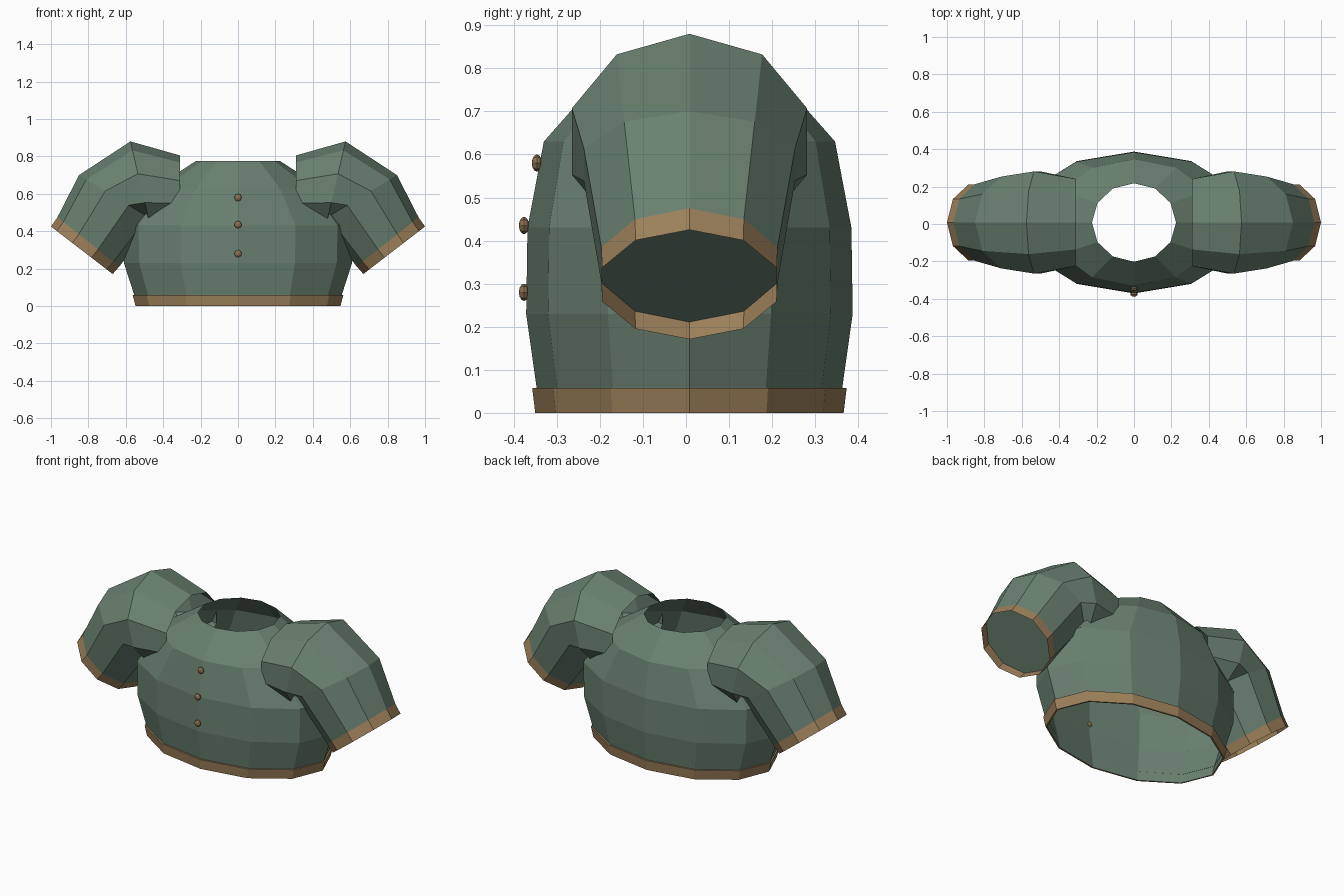
import bpy, math
from mathutils import Vector

if "Cube" in bpy.data.objects:
    bpy.data.objects.remove(bpy.data.objects["Cube"])

CY = 0.008  # the garment sits slightly behind the centre line


def material(name, rgb):
    m = bpy.data.materials.new(name)
    m.diffuse_color = (*rgb, 1)
    m.use_nodes = True
    m.node_tree.nodes["Principled BSDF"].inputs["Base Color"].default_value = m.diffuse_color
    return m


green = material("green_cloth", (0.145, 0.22, 0.165))
tan = material("tan_trim", (0.34, 0.22, 0.105))
brass = material("button_brown", (0.26, 0.165, 0.085))


def ring(center, u, v, n):
    """n points of an ellipse: starts along u, turns toward v."""
    c, u, v = Vector(center), Vector(u), Vector(v)
    return [c + u * math.cos(a) + v * math.sin(a)
            for a in (2 * math.pi * i / n for i in range(n))]


def loft(name, rings, mats, trim_from=None, cap=None):
    """Skin rings into a tube; segments from trim_from on use the second material."""
    n = len(rings[0])
    verts = [p for r in rings for p in r]
    faces, idx = [], []
    for k in range(len(rings) - 1):
        for i in range(n):
            j = (i + 1) % n
            faces.append((k * n + i, k * n + j, (k + 1) * n + j, (k + 1) * n + i))
            idx.append(1 if trim_from is not None and k >= trim_from else 0)
    if cap is not None:
        faces.append([cap * n + i for i in range(n)])
        idx.append(0)
    me = bpy.data.meshes.new(name)
    me.from_pydata(verts, [], faces)
    for m in mats:
        me.materials.append(m)
    me.polygons.foreach_set("material_index", idx)
    me.update()
    ob = bpy.data.objects.new(name, me)
    bpy.context.collection.objects.link(ob)
    return ob


def level(z, rx, ry):
    return ring((0, CY, z), (0, ry, 0), (-rx, 0, 0), 12)


# Torso: open at the waist and neck
loft("torso", [level(*p) for p in (
    (0.0, 0.54, 0.348), (0.06, 0.555, 0.355), (0.23, 0.61, 0.379),
    (0.43, 0.615, 0.376), (0.63, 0.45, 0.338), (0.775, 0.225, 0.21))], [green])

# Waist trim: thin band wrapped round the bottom of the torso
loft("waist_trim", [level(*p) for p in (
    (0.0, 0.54, 0.348), (0.0, 0.548, 0.358), (0.058, 0.563, 0.365),
    (0.058, 0.553, 0.355))], [tan])

# Puffed sleeves: centre x, centre z, half-axis x, half-axis z, half-width y
SLEEVE = ((0.31, 0.61, 0.0, 0.195, 0.245),
          (0.517, 0.63, 0.058, 0.25, 0.287),
          (0.647, 0.577, 0.203, 0.123, 0.258),
          (0.80, 0.343, 0.165, 0.132, 0.215),
          (0.835, 0.298, 0.165, 0.127, 0.213))
for side, s in (("right", 1), ("left", -1)):
    rings = [ring((s * x, CY, z), (s * ax, 0, az), (0, -s * ry, 0), 10)
             for x, z, ax, az, ry in SLEEVE]
    # the last segment is the cuff, with the lining set inside it
    loft(side + "_sleeve", rings, [green, tan], trim_from=3, cap=3)

# Buttons down the front
for i, (y, z) in enumerate(((-0.346, 0.58), (-0.376, 0.435), (-0.376, 0.28))):
    bpy.ops.mesh.primitive_uv_sphere_add(segments=8, ring_count=6, radius=1,
                                         location=(0, y, z),
                                         rotation=(math.pi / 2, 0, 0))
    ob = bpy.context.object
    ob.name = "button_%d" % (i + 1)
    ob.scale = (0.02, 0.02, 0.012)
    ob.data.materials.append(brass)
